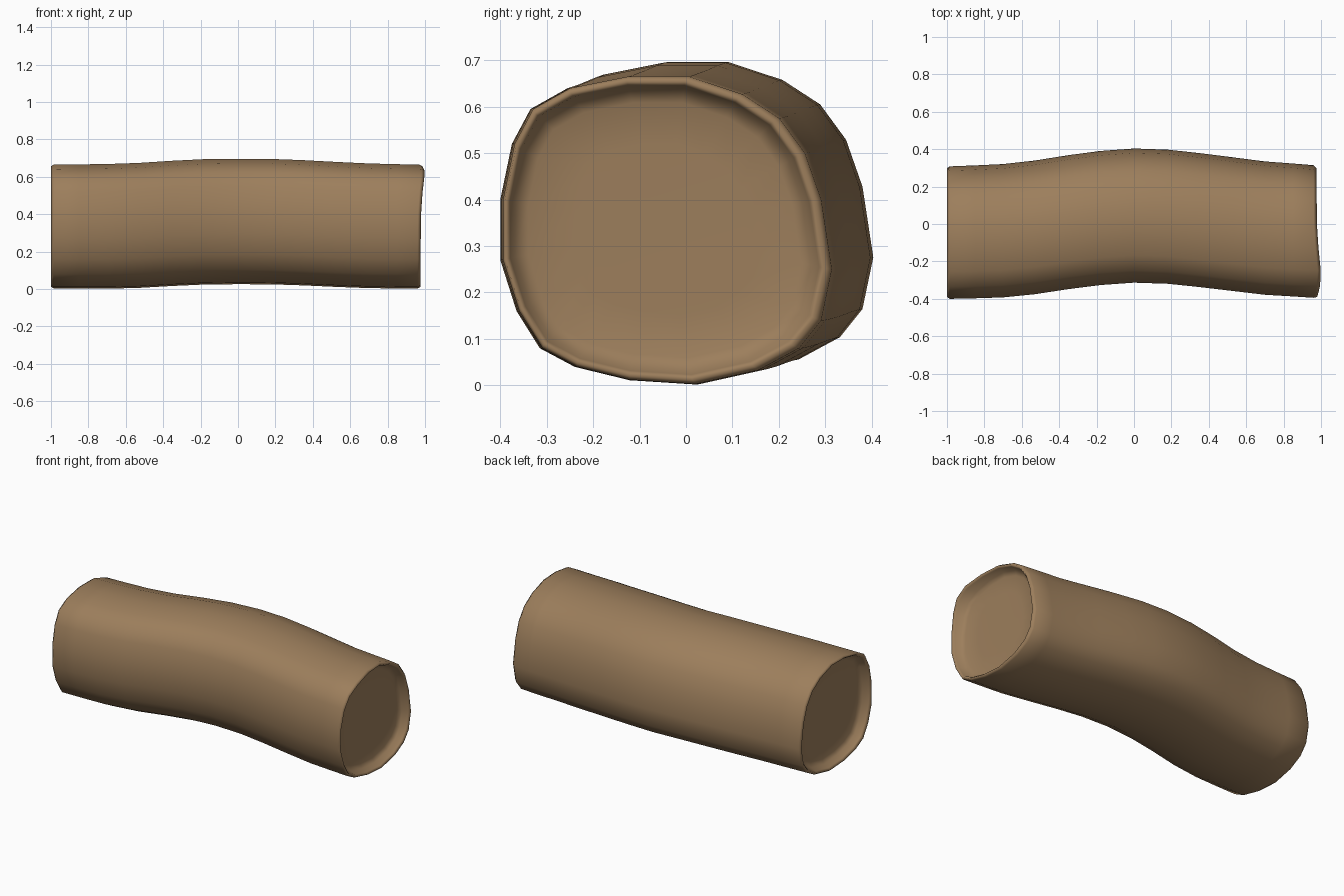
import bpy, bmesh, math

if "Cube" in bpy.data.objects:
    bpy.data.objects.remove(bpy.data.objects["Cube"])

# bark/wood colour
wood = bpy.data.materials.new("brown_wood")
wood.diffuse_color = (0.335, 0.21, 0.107, 1)
wood.use_nodes = True
wood.node_tree.nodes["Principled BSDF"].inputs["Base Color"].default_value = wood.diffuse_color

# irregular cross-section (y, z) at the log ends
SECTION = [(-0.13, 0.665), (0.0, 0.665), (0.115, 0.627), (0.195, 0.575), (0.25, 0.50),
           (0.285, 0.40), (0.308, 0.25), (0.285, 0.14), (0.237, 0.08), (0.15, 0.033),
           (0.015, 0.003), (-0.125, 0.012), (-0.24, 0.04), (-0.315, 0.08), (-0.365, 0.16),
           (-0.40, 0.27), (-0.40, 0.40), (-0.375, 0.52), (-0.335, 0.595), (-0.255, 0.64)]
CY, CZ = -0.045, 0.335

# bend of the log: (x, y shift, z shift)
BEND = [(-0.985, 0, 0), (-0.85, 0.004, 0), (-0.7, 0.010, 0.001), (-0.53, 0.028, 0.006),
        (-0.35, 0.056, 0.017), (-0.18, 0.078, 0.025), (0, 0.091, 0.027), (0.18, 0.085, 0.026),
        (0.35, 0.067, 0.020), (0.53, 0.045, 0.011), (0.7, 0.024, 0.004), (0.85, 0.014, 0.001),
        (0.96, 0.006, 0)]


def cap_wobble(y, z):
    """Slight outward chip on the upper front of the right end."""
    return 0.022 * math.exp(-((y + 0.27) ** 2 + (z - 0.62) ** 2) / 0.025)


bm = bmesh.new()


def ring(x, dy=0, dz=0, scale=1, wobble=0):
    verts = []
    for y, z in SECTION:
        px = x + wobble * cap_wobble(y, z)
        verts.append(bm.verts.new((px, CY + (y - CY) * scale + dy,
                                   CZ + (z - CZ) * scale + dz)))
    return verts


# rings run from the left recess floor, over the rim, along the bark, into the right recess
rings = [ring(-0.935, scale=0.55), ring(-0.938, scale=0.83), ring(-0.95, scale=0.91),
         ring(-0.985, scale=0.94), ring(-1.0, scale=0.972)]
# the middle of the log is very slightly thicker than its ends
rings += [ring(x, dy, dz, 1 + 0.013 * max(0, 1 - x * x), 1 if x > 0.9 else 0)
          for x, dy, dz in BEND]
rings += [ring(0.977, scale=0.972, wobble=1), ring(0.965, scale=0.94, wobble=1),
          ring(0.93, scale=0.91), ring(0.918, scale=0.83), ring(0.915, scale=0.55)]

n = len(SECTION)
for a, b in zip(rings, rings[1:]):
    for i in range(n):
        j = (i + 1) % n
        bm.faces.new((a[i], a[j], b[j], b[i]))
bm.faces.new(rings[0])
bm.faces.new(rings[-1])
bmesh.ops.recalc_face_normals(bm, faces=bm.faces[:])
for f in bm.faces:
    f.smooth = True

mesh = bpy.data.meshes.new("log")
bm.to_mesh(mesh)
bm.free()
mesh.materials.append(wood)
log = bpy.data.objects.new("log", mesh)
bpy.context.collection.objects.link(log)
